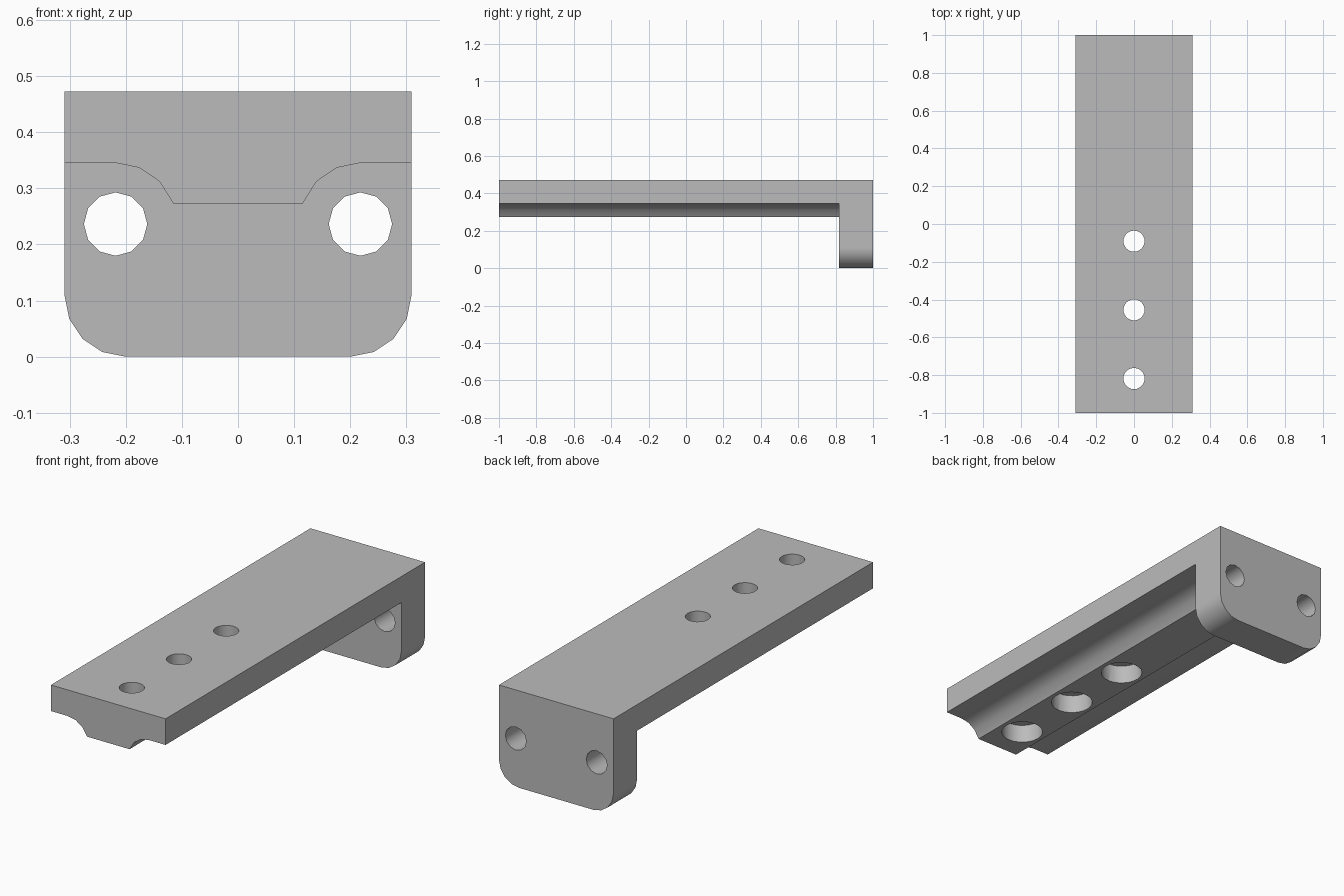
import bpy, bmesh
from math import cos, sin, pi, radians
from mathutils import Matrix, Vector

if "Cube" in bpy.data.objects:
    bpy.data.objects.remove(bpy.data.objects["Cube"], do_unlink=True)

U = 2 / 110            # one grid step of the design: the bar is 110 steps long
HALF_W, HEIGHT = 17 * U, 26 * U
FLANGE_FRONT = 1 - 10 * U

grey = bpy.data.materials.new("plain_grey")
grey.use_nodes = True
grey.diffuse_color = (0.5, 0.5, 0.5, 1)
grey.node_tree.nodes["Principled BSDF"].inputs["Base Color"].default_value = (0.5, 0.5, 0.5, 1)


def add_object(name, bm):
    bmesh.ops.recalc_face_normals(bm, faces=bm.faces)
    mesh = bpy.data.meshes.new(name)
    bm.to_mesh(mesh)
    bm.free()
    mesh.materials.append(grey)
    obj = bpy.data.objects.new(name, mesh)
    bpy.context.collection.objects.link(obj)
    return obj


def extrude_profile(name, half, y0, y1):
    """Mirror a right-hand x-z profile and extrude it along y."""
    outline = half + [(-x, z) for x, z in reversed(half)]
    bm = bmesh.new()
    face = bm.faces.new([bm.verts.new((x, y0, z)) for x, z in outline])
    geom = bmesh.ops.extrude_face_region(bm, geom=[face])["geom"]
    moved = [v for v in geom if isinstance(v, bmesh.types.BMVert)]
    bmesh.ops.translate(bm, verts=moved, vec=(0, y1 - y0, 0))
    return add_object(name, bm)


def add_cylinder(bm, centre, radius, depth, sides, along_y=False):
    turn = Matrix.Rotation(pi / 2, 4, "X") if along_y else Matrix()
    bmesh.ops.create_cone(bm, cap_ends=True, segments=sides, radius1=radius, radius2=radius,
                          depth=depth, matrix=Matrix.Translation(Vector(centre)) @ turn)


def cut(obj, cutter):
    mod = obj.modifiers.new(cutter.name, "BOOLEAN")
    mod.operation, mod.solver, mod.object = "DIFFERENCE", "EXACT", cutter
    bpy.ops.object.modifier_apply(modifier=mod.name)
    bpy.data.objects.remove(cutter, do_unlink=True)


# Solid block with rounded lower corners
r = 6 * U
corner = [(HALF_W - r + r * sin(a), r - r * cos(a)) for a in (i * pi / 8 for i in range(5))]
bracket = extrude_profile("angle_bracket", corner + [(HALF_W, HEIGHT)], -1, 1)
bpy.context.view_layer.objects.active = bracket
bracket.select_set(True)

# Space below the bar, leaving a centre rib with concave flanks
cx, cz = 12 * U, 13 * U
flank = [(cx - r * sin(a), cz + r * cos(a)) for a in map(radians, (0, 23, 46))]
space = [(0.5, -0.2), (0.5, cz + r)] + flank + [(0.115, 15 * U)]
cut(bracket, extrude_profile("under_space_cutter", space, -1.2, FLANGE_FRONT))

# Screw holes through the bar
bm = bmesh.new()
for step in (10, 30, 50):
    add_cylinder(bm, (0, -1 + step * U, 0.45), 0.056, 0.6, 24)
cut(bracket, add_object("bar_hole_cutter", bm))

# Wider counterbores from below
bm = bmesh.new()
for step in (10, 30, 50):
    add_cylinder(bm, (0, -1 + step * U, 20 * U - 0.15), 0.096, 0.3, 24)
cut(bracket, add_object("counterbore_cutter", bm))

# Mounting holes through the flange
bm = bmesh.new()
for side in (-1, 1):
    add_cylinder(bm, (side * cx, 1 - 5 * U, cz), 0.0565, 0.4, 12, along_y=True)
cut(bracket, add_object("flange_hole_cutter", bm))

# Smooth curved walls, crisp edges elsewhere
bpy.ops.object.shade_smooth_by_angle(angle=radians(35))
weighted = bracket.modifiers.new("weighted_normals", "WEIGHTED_NORMAL")
weighted.keep_sharp = True
